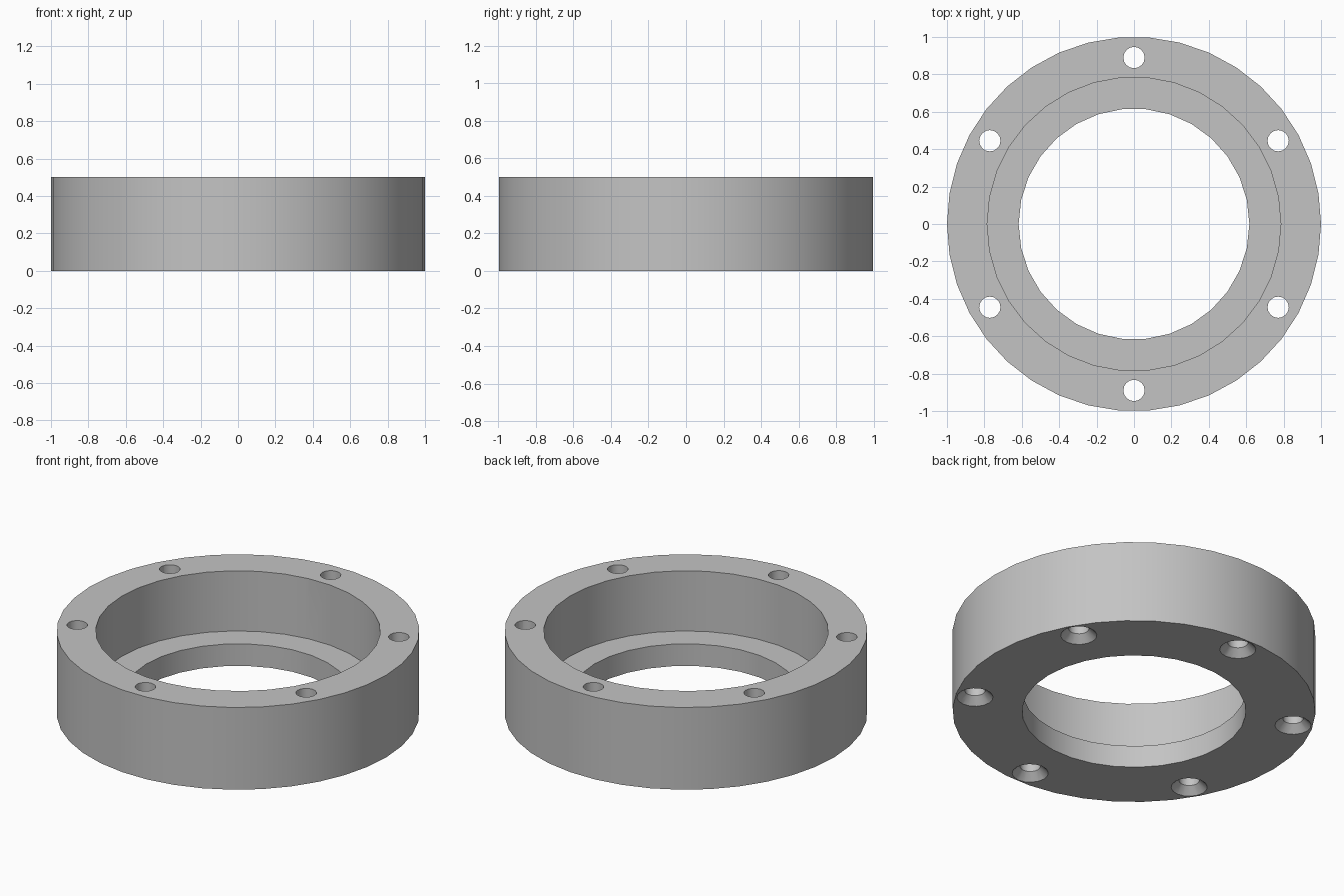
import bpy
import bmesh
from math import pi, radians, cos, sin
from mathutils import Matrix

if "Cube" in bpy.data.objects:
    bpy.data.objects.remove(bpy.data.objects["Cube"], do_unlink=True)

HEIGHT = 0.5
LEDGE = 0.134          # height of the inner ledge
BOLT_CIRCLE = 0.89

grey = bpy.data.materials.new("plain grey")
grey.use_nodes = True
colour = (0.55, 0.55, 0.55, 1)
grey.diffuse_color = colour
grey.node_tree.nodes["Principled BSDF"].inputs["Base Color"].default_value = colour


def frustum(name, sides, r_low, r_high, z_low, z_high, x=0, y=0):
    """Upright cylinder or cone with its first corner on +x."""
    bm = bmesh.new()
    place = Matrix.Translation((x, y, (z_low + z_high) / 2)) @ Matrix.Rotation(-pi / 2, 4, "Z")
    bmesh.ops.create_cone(bm, cap_ends=True, segments=sides, radius1=r_low,
                          radius2=r_high, depth=z_high - z_low, matrix=place)
    mesh = bpy.data.meshes.new(name)
    bm.to_mesh(mesh)
    bm.free()
    mesh.materials.append(grey)
    obj = bpy.data.objects.new(name, mesh)
    bpy.context.collection.objects.link(obj)
    return obj


def cut(body, cutter):
    """Subtract the cutter from the body, then discard it."""
    cutter.hide_render = True
    mod = body.modifiers.new(cutter.name, "BOOLEAN")
    mod.operation = "DIFFERENCE"
    mod.solver = "EXACT"
    mod.object = cutter
    bpy.context.view_layer.objects.active = body
    bpy.ops.object.modifier_apply(modifier=mod.name)
    bpy.data.objects.remove(cutter, do_unlink=True)


# Ring body with a through bore and a wider upper recess
ring = frustum("flange_ring", 38, 1, 1, 0, HEIGHT)
cut(ring, frustum("bore_cutter", 30, 0.617, 0.617, -0.1, HEIGHT + 0.1))
cut(ring, frustum("recess_cutter", 34, 0.785, 0.785, LEDGE, HEIGHT + 0.1))

# Six bolt holes, countersunk from below
for i in range(6):
    a = radians(30 + 60 * i)
    x, y = BOLT_CIRCLE * cos(a), BOLT_CIRCLE * sin(a)
    cut(ring, frustum("hole_cutter", 16, 0.057, 0.057, -0.1, HEIGHT + 0.1, x, y))
    cut(ring, frustum("countersink_cutter", 16, 0.12, 0.057, -0.02, 0.043, x, y))

# Smooth walls with crisp rims
bpy.ops.object.select_all(action="DESELECT")
ring.select_set(True)
bpy.context.view_layer.objects.active = ring
bpy.ops.object.shade_smooth_by_angle(angle=radians(30))
